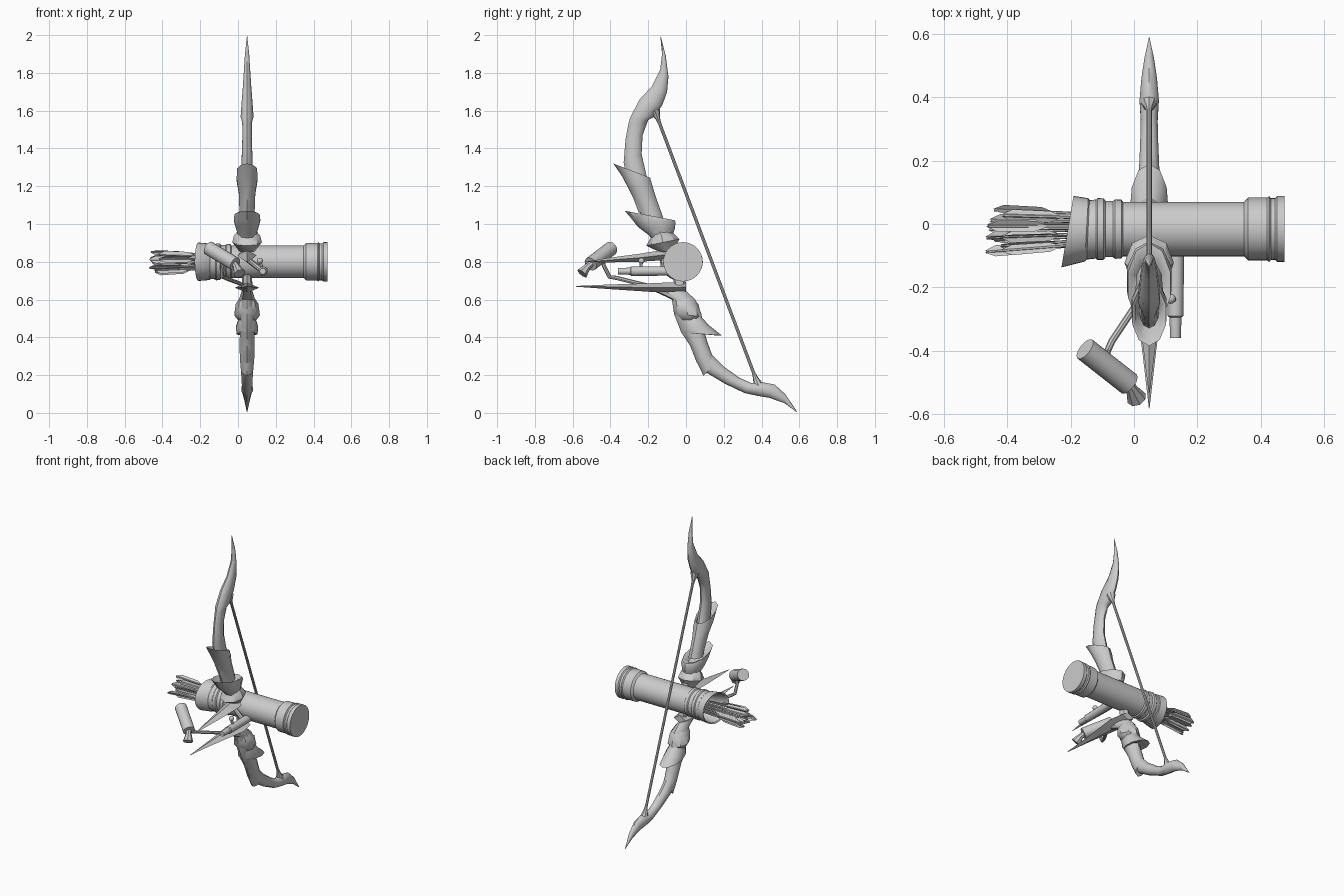
import bpy, bmesh, math, random
from mathutils import Vector

random.seed(4)
CX = 0.048  # centre plane of the bow
grey = bpy.data.materials.new("light_grey")
grey.diffuse_color = (0.6, 0.6, 0.6, 1)


def finish(name, bm, angle=40, normals=True):
    if normals:
        bmesh.ops.recalc_face_normals(bm, faces=bm.faces)
    me = bpy.data.meshes.new(name)
    bm.to_mesh(me)
    bm.free()
    me.materials.append(grey)
    ob = bpy.data.objects.new(name, me)
    bpy.context.collection.objects.link(ob)
    bpy.context.view_layer.objects.active = ob
    ob.select_set(True)
    bpy.ops.object.shade_smooth_by_angle(angle=math.radians(angle))
    ob.select_set(False)
    return ob


def skin(bm, rings):
    """Bridge rings of points and cap both ends."""
    rows = [[bm.verts.new(p) for p in r] for r in rings]
    n = len(rows[0])
    for a, b in zip(rows, rows[1:]):
        for i in range(n):
            j = (i + 1) % n
            bm.faces.new((a[i], a[j], b[j], b[i]))
    bm.faces.new(rows[0])
    bm.faces.new(rows[-1])


def loft(name, sections, n=10, angle=40):
    """Sections are (y1, z1, y2, z2, half width): an oval across the bow plane."""
    bm = bmesh.new()
    rings = []
    for y1, z1, y2, z2, w in sections:
        ring = []
        for i in range(n):
            t = 2 * math.pi * i / n
            c = (1 - math.cos(t)) / 2
            ring.append((CX + w * math.sin(t), y1 + (y2 - y1) * c, z1 + (z2 - z1) * c))
        rings.append(ring)
    skin(bm, rings)
    return finish(name, bm, angle)


def tube(bm, stations, n=12):
    """Stations are (point, radius) along a path."""
    pts = [Vector(p) for p, r in stations]
    rings = []
    for k, (p, r) in enumerate(stations):
        d = (pts[min(k + 1, len(pts) - 1)] - pts[max(k - 1, 0)]).normalized()
        q = d.to_track_quat('Z', 'Y')
        rings.append([pts[k] + q @ Vector((r * math.cos(2 * math.pi * i / n),
                                           r * math.sin(2 * math.pi * i / n), 0)) for i in range(n)])
    skin(bm, rings)


def rod(name, stations, n=12):
    bm = bmesh.new()
    tube(bm, stations, n)
    return finish(name, bm)


# Upper limb
loft("upper_limb", [
    (-.136, 1.995, -.134, 1.995, .001), (-.127, 1.90, -.107, 1.89, .012),
    (-.136, 1.82, -.093, 1.78, .018), (-.18, 1.73, -.10, 1.70, .024),
    (-.245, 1.66, -.125, 1.63, .030), (-.295, 1.565, -.165, 1.57, .036),
    (-.305, 1.53, -.20, 1.55, .027), (-.32, 1.45, -.23, 1.47, .026),
    (-.33, 1.325, -.235, 1.37, .030), (-.31, 1.22, -.21, 1.26, .034),
    (-.25, 1.06, -.14, 1.08, .036)])
# Flared collars, each with a hollowed rim
loft("upper_collar", [
    (-.235, 1.03, -.12, 1.03, .042), (-.245, 1.065, -.13, 1.06, .042), (-.30, 1.18, -.162, 1.15, .046),
    (-.34, 1.255, -.18, 1.21, .058), (-.385, 1.32, -.19, 1.245, .056),
    (-.365, 1.30, -.20, 1.24, .046), (-.31, 1.22, -.215, 1.19, .034)])
loft("grip_collar", [
    (-.17, .90, -.08, .91, .045), (-.195, .94, -.068, .95, .052), (-.255, .985, -.06, .97, .062),
    (-.29, 1.03, -.055, 1.01, .074), (-.325, 1.07, -.06, 1.02, .070),
    (-.30, 1.05, -.09, 1.02, .058), (-.235, 1.02, -.12, 1.0, .04)])
# Guard pads above and below the quiver
loft("upper_guard", [
    (-.165, .96, -.12, .977, .045), (-.19, .92, -.07, .955, .07),
    (-.21, .885, -.035, .92, .078), (-.18, .87, -.05, .89, .06), (-.13, .85, -.06, .86, .04)], 8)
# Riser running through the quiver straps
loft("riser", [(-.13, .90, -.05, .90, .03), (-.08, .80, -.02, .80, .02), (-.06, .66, 0, .66, .03)], 8)
rod("quiver_mount", [((CX, -.025, .72), .018), ((CX, -.025, .67), .024)])

# Long pointed blades facing forward
loft("upper_blade", [
    (-.537, .80, -.537, .798, .001), (-.40, .822, -.40, .797, .018), (-.25, .842, -.25, .80, .036),
    (-.125, .862, -.125, .808, .05), (-.05, .86, -.05, .82, .03)], 4, 20)
loft("lower_blade", [
    (-.583, .672, -.583, .668, .001), (-.40, .68, -.40, .655, .022), (-.25, .684, -.25, .645, .042),
    (-.10, .69, -.10, .635, .064), (0, .692, 0, .64, .045)], 4, 20)

# Lower limb
loft("lower_limb", [
    (-.165, .642, 0, .645, .03), (-.075, .60, .05, .60, .045), (-.062, .52, .08, .53, .045),
    (-.025, .425, .10, .43, .04), (.02, .36, .105, .39, .037), (.055, .27, .135, .31, .036),
    (.105, .215, .20, .245, .034), (.205, .155, .285, .185, .030), (.31, .105, .345, .158, .028),
    (.38, .09, .40, .163, .032), (.44, .08, .47, .15, .026), (.52, .052, .525, .10, .016),
    (.588, .003, .59, .004, .001)])
loft("lower_guard", [
    (-.07, .61, .04, .605, .04), (-.07, .58, .066, .575, .06), (-.064, .525, .082, .51, .068),
    (-.03, .49, .07, .50, .052), (0, .48, .05, .48, .03)], 8)
loft("lower_collar", [
    (-.04, .50, .08, .51, .045), (-.03, .44, .12, .465, .062), (-.025, .425, .19, .41, .058),
    (-.01, .425, .16, .41, .046), (.01, .43, .10, .43, .034)])
loft("lower_limb_sheath", [
    (-.02, .42, .10, .42, .04), (.022, .355, .115, .37, .042), (.055, .275, .137, .31, .04),
    (.092, .197, .165, .27, .034), (.12, .22, .15, .26, .02)])

# Bowstring with thickened ends
a, b = Vector((CX, -.165, 1.60)), Vector((CX, .385, .14))
rod("bowstring", [(a, .03), (a.lerp(b, .03), .012), (a.lerp(b, .05), .0085), (a.lerp(b, .95), .0085),
                  (a.lerp(b, .97), .014), (b, .028)], 8)

# Quiver: turned profile (x, radius) with a slanted open mouth
profile = [(.475, .104), (.452, .104), (.446, .098), (.432, .098), (.427, .104), (.42, .099), (.36, .099),
           (.348, .086), (-.035, .086), (-.04, .093), (-.06, .094), (-.066, .089), (-.09, .089),
           (-.096, .097), (-.115, .098), (-.12, .093), (-.145, .094), (-.15, .1), (-.21, .113),
           (-.205, .104), (-.14, .085), (-.08, .08)]
bm = bmesh.new()
rings = []
for x, r in profile:
    f = max(0, min(1, (-x - .12) / .09))
    ring = []
    for i in range(32):
        t = 2 * math.pi * i / 32
        y, z = r * math.cos(t), r * math.sin(t) * (1 - .1 * f)
        ring.append((x + .17 * f * y, -.016 - .008 * f + y, .80 + z))
    rings.append(ring)
skin(bm, rings)
finish("quiver", bm, 35)

# Arrows fanned out of the mouth, each with three vanes
bm = bmesh.new()
for k in range(14):
    ang, rad = k * 2.4, .075 * math.sqrt((k + .3) / 14)
    dy, dz = rad * math.cos(ang), rad * .85 * math.sin(ang)
    end = Vector((random.uniform(-.47, -.41), -.027 + dy, .797 + dz))
    base = Vector((-.10, -.02 + dy * .7, .80 + dz * .7))
    tube(bm, [(base, .005), (end, .005)], 6)
    d = (base - end).normalized()
    side = d.cross(Vector((0, 0, 1))).normalized()
    up = side.cross(d)
    for v in range(3):
        t = v * 2 * math.pi / 3 + random.uniform(0, 2) * (v == 0) + k
        out = side * math.cos(t) + up * math.sin(t)
        bm.faces.new([bm.verts.new(end + d * s + out * h) for s, h in
                      ((-.005, .003), (.03, .021), (.15, .019), (.185, .003))])
finish("arrows", bm, 30, False)

# Sight: barrel, flared eyepiece and bent support arm
rod("sight_barrel", [((-.155, -.395, .872), .038), ((-.015, -.505, .788), .038)], 12)
rod("sight_eyepiece", [((-.02, -.50, .79), .018), ((-.008, -.52, .775), .018),
                       ((.008, -.55, .738), .032)], 8)
rod("sight_arm", [((-.075, -.445, .82), .011), ((-.082, -.435, .78), .011), ((-.085, -.405, .72), .011),
                  ((-.07, -.37, .715), .011), ((.01, -.25, .685), .011), ((CX, -.16, .665), .011)], 8)

# Side stabiliser with adjusting knob and bracket
rod("stabiliser", [((.131, -.36, .75), .017), ((.131, -.295, .75), .019), ((.131, -.29, .75), .025),
                   ((.134, -.02, .752), .025)], 12)
rod("stabiliser_knob_stem", [((.131, -.24, .75), .009), ((.117, -.237, .80), .009)], 8)
bm = bmesh.new()
bmesh.ops.create_uvsphere(bm, u_segments=12, v_segments=8, radius=.016)
bmesh.ops.translate(bm, verts=bm.verts, vec=(.116, -.236, .805))
finish("stabiliser_knob", bm)
rod("stabiliser_bracket", [((.01, -.11, .845), .014), ((.131, -.125, .75), .014)], 8)
